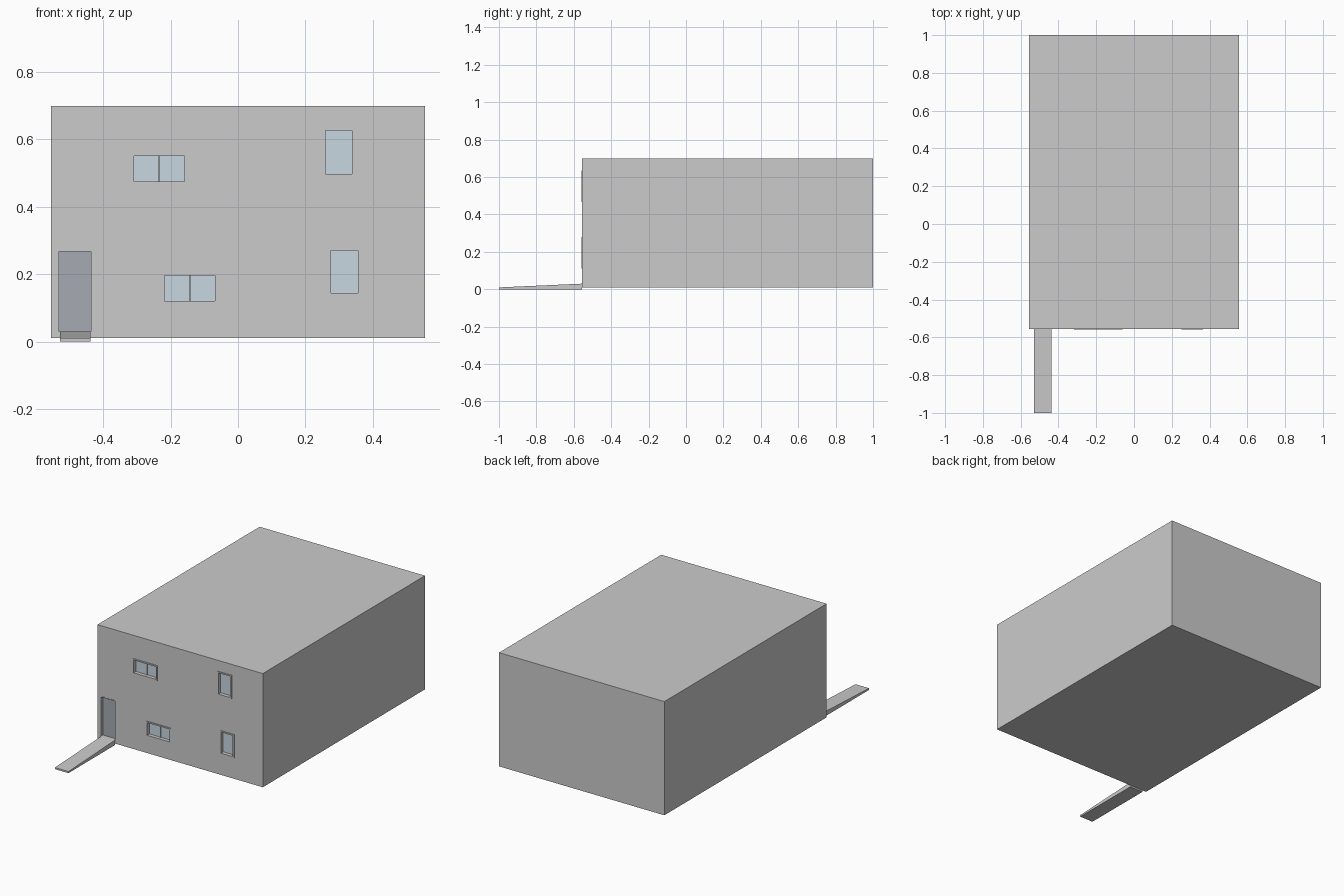
import bpy, bmesh

if "Cube" in bpy.data.objects:
    bpy.data.objects.remove(bpy.data.objects["Cube"])

FRONT, BACK, HALF, WALL = -0.555, 1.0, 0.555, 0.04


def material(name, color):
    m = bpy.data.materials.new(name)
    m.diffuse_color = color
    m.use_nodes = True
    m.node_tree.nodes["Principled BSDF"].inputs["Base Color"].default_value = m.diffuse_color
    return m


glass_mat = material("glass", (0.58, 0.68, 0.75, 1))
door_mat = material("door_grey", (0.38, 0.41, 0.45, 1))


def finish(name, bm, mat=None):
    bmesh.ops.recalc_face_normals(bm, faces=bm.faces)
    mesh = bpy.data.meshes.new(name)
    bm.to_mesh(mesh)
    bm.free()
    obj = bpy.data.objects.new(name, mesh)
    bpy.context.collection.objects.link(obj)
    if mat:
        mesh.materials.append(mat)
    return obj


def add_box(bm, x0, x1, y0, y1, z0, z1):
    verts = bmesh.ops.create_cube(bm, size=1)["verts"]
    for v in verts:
        v.co.x = x1 if v.co.x > 0 else x0
        v.co.y = y1 if v.co.y > 0 else y0
        v.co.z = z1 if v.co.z > 0 else z0
    return verts


def box(name, *dims, mat=None):
    bm = bmesh.new()
    add_box(bm, *dims)
    return finish(name, bm, mat)


def cut(obj, x0, x1, y0, y1, z0, z1):
    cutter = box(obj.name + "_cutter", x0, x1, y0, y1, z0, z1)
    cutter.hide_render = True
    cutter.hide_set(True)
    mod = obj.modifiers.new("opening", "BOOLEAN")
    mod.operation = "DIFFERENCE"
    mod.solver = "EXACT"
    mod.object = cutter


def frame(name, x0, x1, z0, z1, y0, y1, t, bottom=True, mullion=False):
    bm = bmesh.new()
    low = z0 + t if bottom else z0
    add_box(bm, x0, x0 + t, y0, y1, low, z1 - t)
    add_box(bm, x1 - t, x1, y0, y1, low, z1 - t)
    add_box(bm, x0, x1, y0, y1, z1 - t, z1)
    if bottom:
        add_box(bm, x0, x1, y0, y1, z0, z0 + t)
    if mullion:
        xm = (x0 + x1) / 2
        add_box(bm, xm - 0.002, xm + 0.002, FRONT + 0.012, y1, low, z1 - t)
    return finish(name, bm)


# Floor and roof slabs
for name, z0, z1 in (("ground_slab", 0.01, 0.03), ("upper_slab", 0.37, 0.39),
                     ("roof_slab", 0.68, 0.70)):
    box(name, -HALF, HALF, FRONT, BACK, z0, z1)

# Storey walls
front_walls = []
for storey, z0, z1 in (("lower", 0.03, 0.37), ("upper", 0.39, 0.68)):
    front_walls.append(box(storey + "_front_wall", -HALF, HALF, FRONT, FRONT + WALL, z0, z1))
    box(storey + "_back_wall", -HALF, HALF, BACK - WALL, BACK, z0, z1)
    for side, s in (("left", -1), ("right", 1)):
        a, b = sorted((s * HALF, s * (HALF - WALL)))
        box(f"{storey}_{side}_wall", a, b, FRONT + WALL, BACK - WALL, z0, z1)

# Windows: storey, x range, z range, double casement
windows = [
    ("lower_double_window", 0, -0.227, -0.060, 0.112, 0.204, True),
    ("lower_tall_window", 0, 0.268, 0.364, 0.136, 0.279, False),
    ("upper_double_window", 1, -0.317, -0.151, 0.467, 0.559, True),
    ("upper_tall_window", 1, 0.252, 0.347, 0.490, 0.634, False),
]
for name, level, x0, x1, z0, z1, double in windows:
    t = 0.008
    cut(front_walls[level], x0 + 0.002, x1 - 0.002, FRONT - 0.05, FRONT + WALL + 0.05,
        z0 + 0.002, z1 - 0.002)
    frame(name + "_frame", x0, x1, z0, z1, FRONT - 0.004, FRONT + 0.024, t, mullion=double)
    box(name + "_glass", x0 + t, x1 - t, FRONT + 0.018, FRONT + 0.023, z0 + t, z1 - t,
        mat=glass_mat)

# Front door, set back in its frame
dx0, dx1, dz0, dz1 = -0.537, -0.430, 0.03, 0.273
cut(front_walls[0], dx0 + 0.001, dx1 - 0.001, FRONT - 0.05, FRONT + WALL + 0.05,
    dz0 - 0.02, dz1 - 0.001)
frame("door_frame", dx0, dx1, dz0, dz1, FRONT - 0.001, FRONT + 0.03, 0.006, bottom=False)
box("door_leaf", dx0 + 0.006, dx1 - 0.006, FRONT + 0.018, FRONT + 0.028, dz0, dz1 - 0.006,
    mat=door_mat)

# Entrance ramp
bm = bmesh.new()
for v in add_box(bm, -0.529, -0.438, -1.0, FRONT, 0.0, 0.03):
    if v.co.y < -0.9 and v.co.z > 0.01:
        v.co.z = 0.01
finish("entrance_ramp", bm)
